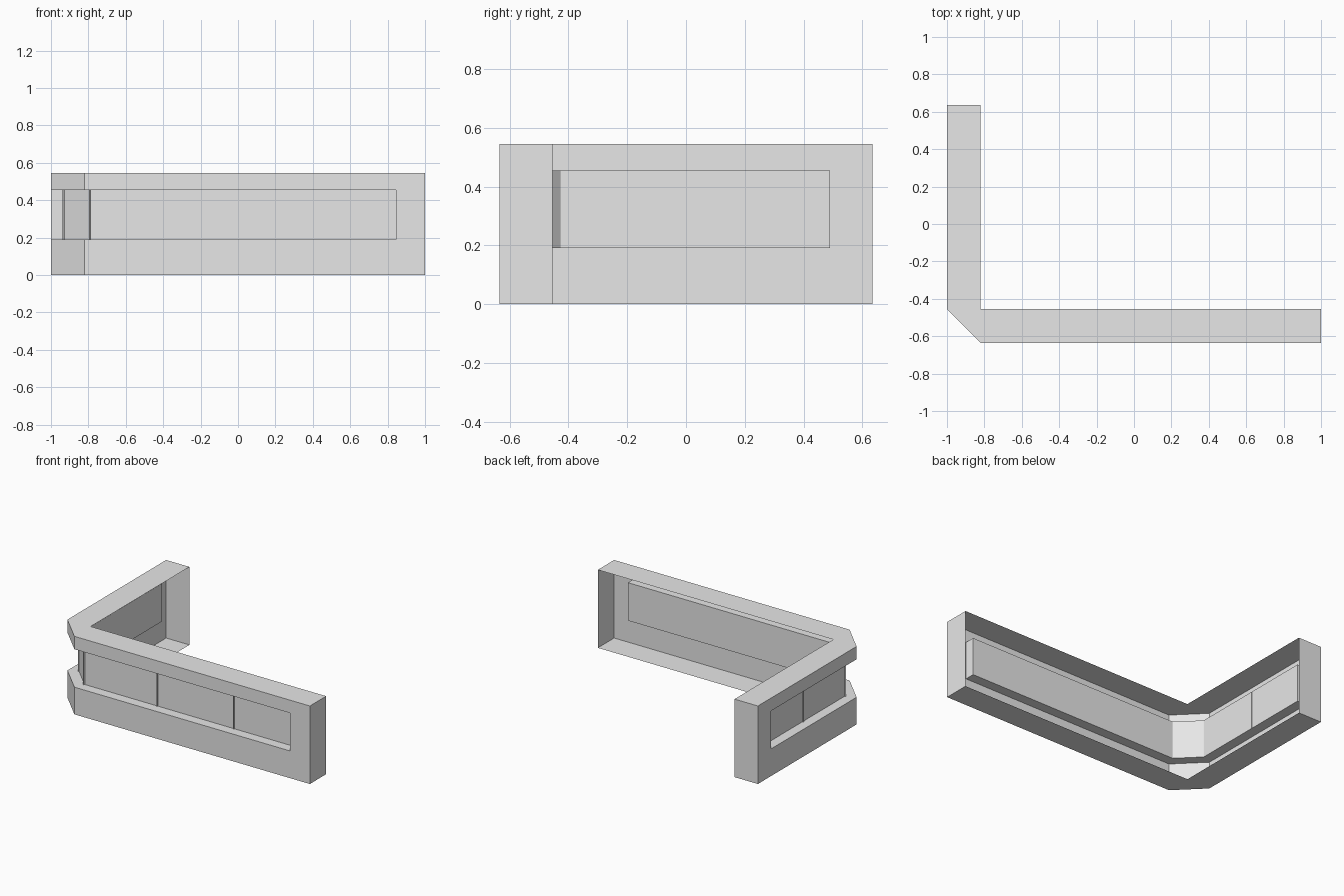
import bpy, bmesh, math
from mathutils import Vector, Matrix

if "Cube" in bpy.data.objects:
    bpy.data.objects.remove(bpy.data.objects["Cube"], do_unlink=True)

grey = bpy.data.materials.new("plain grey")
grey.use_nodes = True
grey.diffuse_color = (0.8, 0.8, 0.8, 1)
grey.node_tree.nodes["Principled BSDF"].inputs["Base Color"].default_value = (0.8, 0.8, 0.8, 1)

# Main sizes
X, Y, H = 1.0, 0.635, 0.545        # half length, half depth, height
T = 0.18                           # wall thickness and corner chamfer
SILL, HEAD = 0.19, 0.455           # window band heights
JAMB_X, JAMB_Y = 0.845, 0.49       # ends of the window band
INSET = 0.07                       # depth of the recessed glass
TAN = math.tan(math.radians(22.5))


def path(d, end_x, end_y):
    """Plan line of the L with chamfered corner, moved inward by d."""
    return [(end_x, -Y + d), (-X + T + d * TAN, -Y + d),
            (-X + d, -Y + T + d * TAN), (-X + d, end_y)]


def finish(name, bm):
    bmesh.ops.remove_doubles(bm, verts=bm.verts, dist=0.0001)
    mesh = bpy.data.meshes.new(name)
    bm.to_mesh(mesh)
    bm.free()
    mesh.materials.append(grey)
    obj = bpy.data.objects.new(name, mesh)
    bpy.context.collection.objects.link(obj)
    return obj


def face(bm, *points):
    bm.faces.new([bm.verts.new(p) for p in points])


def ribbon(bm, a, za, b, zb):
    """Strip of quads from plan line a at height za to line b at zb."""
    for i in range(len(a) - 1):
        face(bm, (*a[i], za), (*b[i], zb), (*b[i + 1], zb), (*a[i + 1], za))


outer = path(0, X, Y)
band = path(0, JAMB_X, JAMB_Y)
glass = path(INSET, JAMB_X, JAMB_Y)
corner = (-X + T, -Y + T)
inner = [(X, -Y + T), corner, corner, (-X + T, Y)]

# Outer shell, open on the inside of the L
bm = bmesh.new()
ribbon(bm, outer, 0, outer, SILL)
ribbon(bm, outer, HEAD, outer, H)
ribbon(bm, [outer[0], band[0]], SILL, [outer[0], band[0]], HEAD)
ribbon(bm, [band[3], outer[3]], SILL, [band[3], outer[3]], HEAD)
for z, flip in ((H, False), (0, True)):
    slabs = [[outer[0], inner[0], corner, outer[1]],
             [outer[1], corner, outer[2]],
             [outer[2], corner, inner[3], outer[3]]]
    for slab in slabs:
        pts = [(*p, z) for p in slab]
        face(bm, *(reversed(pts) if flip else pts))
ribbon(bm, [inner[0], outer[0]], 0, [inner[0], outer[0]], H)
ribbon(bm, [outer[3], inner[3]], 0, [outer[3], inner[3]], H)
finish("wall_shell", bm)

# Sill, head and jambs of the recess
bm = bmesh.new()
ribbon(bm, band, SILL, glass, SILL)
ribbon(bm, glass, HEAD, band, HEAD)
ribbon(bm, [band[0], glass[0]], SILL, [band[0], glass[0]], HEAD)
ribbon(bm, [glass[3], band[3]], SILL, [glass[3], band[3]], HEAD)
finish("window_reveal", bm)

# Recessed panes wrapping the corner
bm = bmesh.new()
ribbon(bm, glass, SILL, glass, HEAD)
finish("window_panes", bm)

# Thin joints between the panes: position and outward angle
joints = [((0.364, -Y + INSET), -90), ((-0.227, -Y + INSET), -90),
          (glass[1], -112.5), (glass[2], -157.5), ((-X + INSET, 0.04), 180)]
bm = bmesh.new()
for (x, y), angle in joints:
    turn = Matrix.Rotation(math.radians(angle), 4, 'Z')
    place = Matrix.Translation(Vector((x, y, (SILL + HEAD) / 2)))
    size = Matrix.Diagonal((0.008, 0.006, HEAD - SILL, 1))
    out = Matrix.Translation((0.0035, 0, 0))
    bmesh.ops.create_cube(bm, size=1, matrix=place @ turn @ out @ size)
finish("pane_joints", bm)
